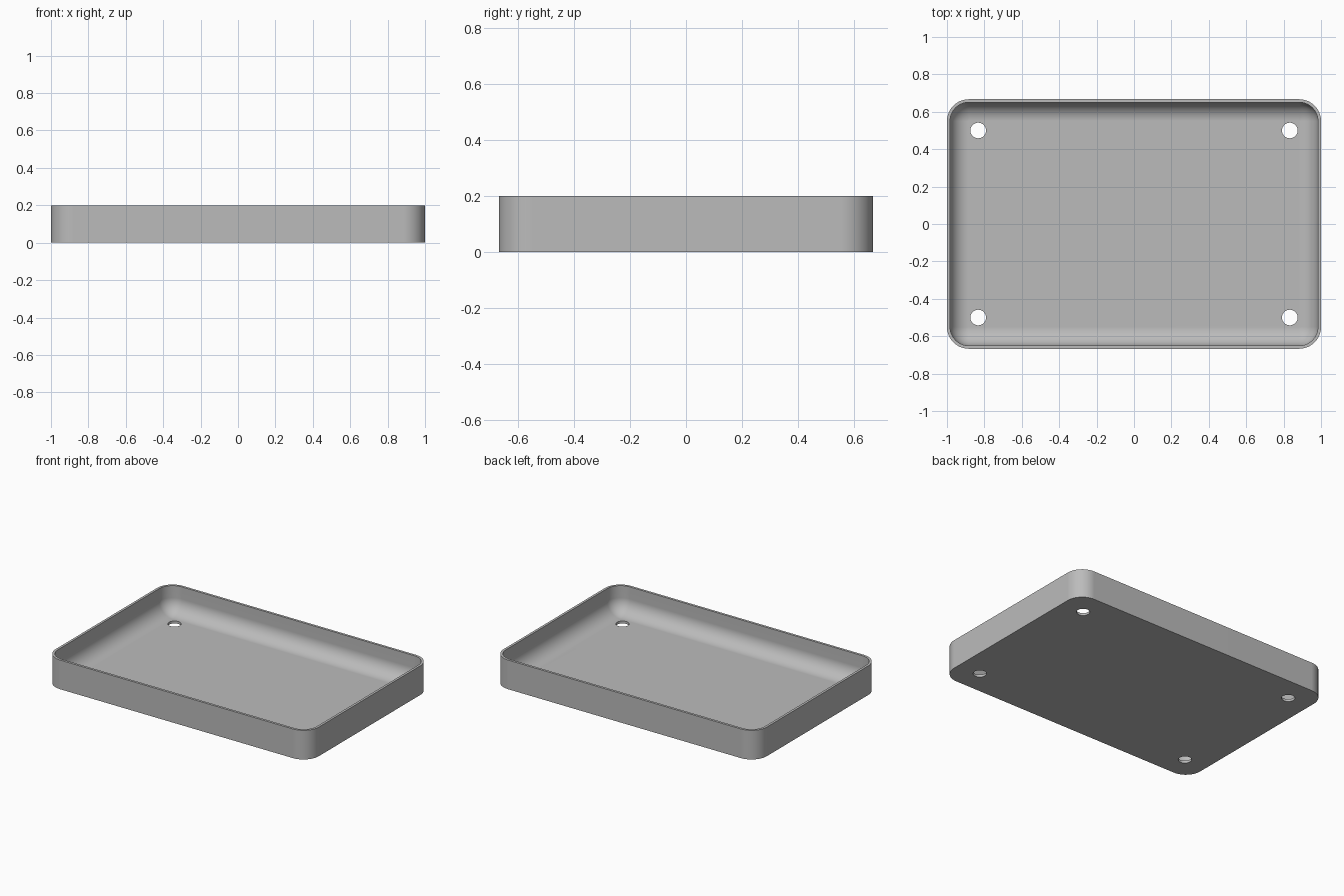
import bpy, bmesh, math

if "Cube" in bpy.data.objects:
    bpy.data.objects.remove(bpy.data.objects["Cube"], do_unlink=True)

HALF_X, HALF_Y, HEIGHT = 1.0, 0.667, 0.2
WALL, FILLET, STEPS = 0.0167, 0.1, 12
CORNER = WALL + FILLET

grey = bpy.data.materials.new("plain grey")
grey.use_nodes = True
grey.diffuse_color = (0.5, 0.5, 0.5, 1)
grey.node_tree.nodes["Principled BSDF"].inputs["Base Color"].default_value = grey.diffuse_color


def ring(bm, inset, z):
    """Rounded rectangle, inset from the outer outline."""
    radius = CORNER - inset
    verts = []
    for quarter, (sx, sy) in enumerate([(1, 1), (-1, 1), (-1, -1), (1, -1)]):
        for i in range(STEPS + 1):
            a = (quarter + i / STEPS) * math.pi / 2
            verts.append(bm.verts.new((sx * (HALF_X - CORNER) + radius * math.cos(a),
                                       sy * (HALF_Y - CORNER) + radius * math.sin(a), z)))
    return verts


# Tray shell: outer wall, rim, inner wall and the fillet into the floor
bm = bmesh.new()
levels = [(0, 0), (0, HEIGHT), (WALL, HEIGHT)]
for i in range(STEPS + 1):
    a = i / STEPS * math.pi / 2
    levels.append((WALL + FILLET * (1 - math.cos(a)), WALL + FILLET * (1 - math.sin(a))))
rings = [ring(bm, inset, z) for inset, z in levels]
for low, high in zip(rings, rings[1:]):
    for i in range(len(low)):
        j = (i + 1) % len(low)
        bm.faces.new((low[i], low[j], high[j], high[i]))
bm.faces.new(rings[0][::-1])
bm.faces.new(rings[-1])
bmesh.ops.remove_doubles(bm, verts=bm.verts, dist=0.0001)
bmesh.ops.recalc_face_normals(bm, faces=bm.faces)
mesh = bpy.data.meshes.new("tray")
bm.to_mesh(mesh)
bm.free()
mesh.materials.append(grey)
tray = bpy.data.objects.new("tray", mesh)
bpy.context.collection.objects.link(tray)
bpy.context.view_layer.objects.active = tray

# Mounting holes near the four corners
for sx in (-1, 1):
    for sy in (-1, 1):
        bpy.ops.mesh.primitive_cylinder_add(vertices=48, radius=0.0417, depth=0.2,
                                            location=(sx * 0.833, sy * 0.5, 0))
        cutter = bpy.context.object
        cutter.name = "hole_cutter"
        cutter.hide_render = True
        cutter.data.materials.append(grey)
        bpy.context.view_layer.objects.active = tray
        cut = tray.modifiers.new("hole", "BOOLEAN")
        cut.object = cutter
        cut.operation = "DIFFERENCE"
        cut.solver = "EXACT"
        bpy.ops.object.modifier_apply(modifier=cut.name)
        bpy.data.objects.remove(cutter, do_unlink=True)

# Smooth curves, crisp rim and hole edges, flat floor
bpy.ops.object.select_all(action="DESELECT")
tray.select_set(True)
bpy.ops.object.shade_smooth_by_angle(angle=math.radians(30))
normals = tray.modifiers.new("flat_floor", "WEIGHTED_NORMAL")
normals.keep_sharp = True
